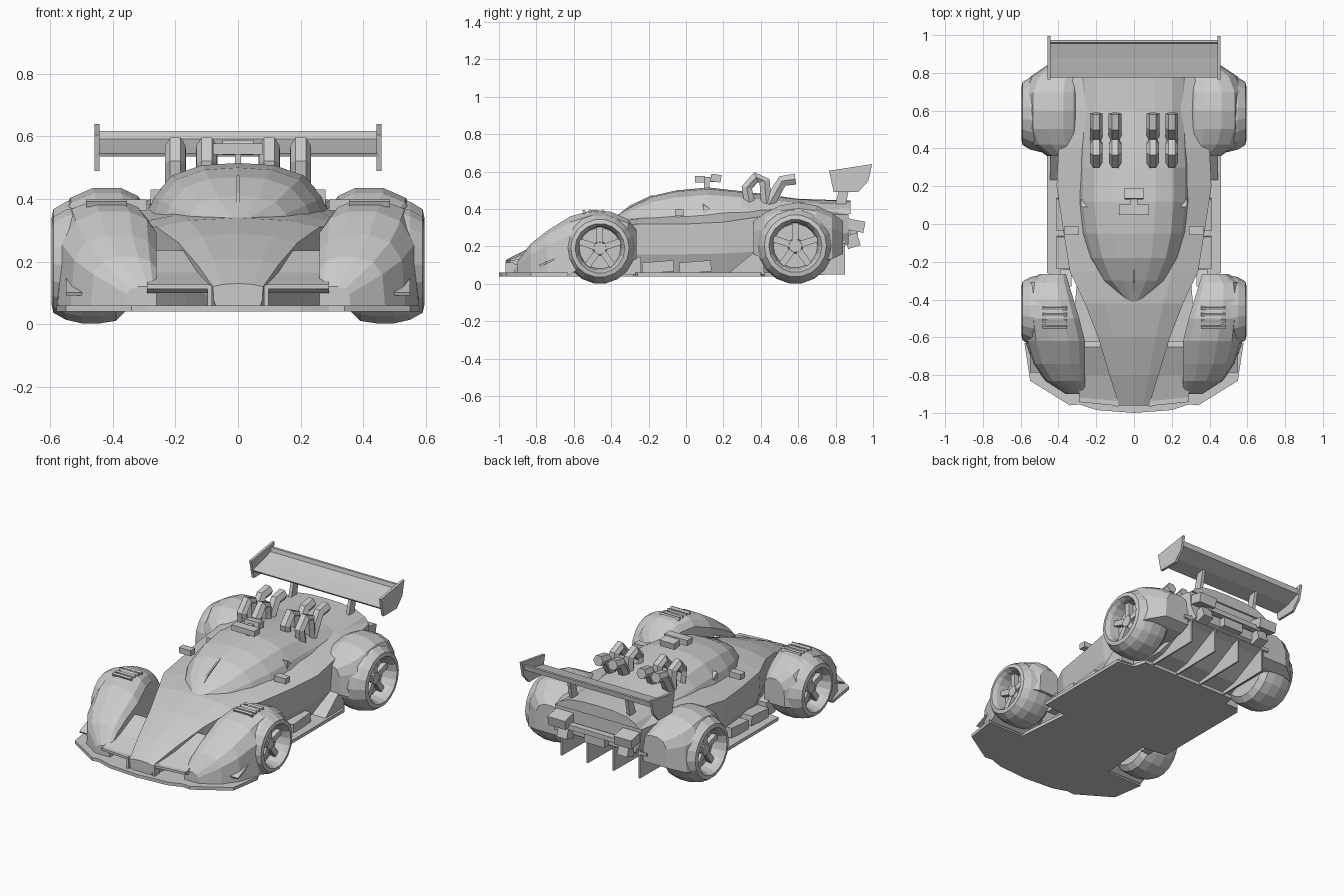
import bpy
import bmesh
from math import cos, sin, pi
from mathutils import Vector, Matrix

cube = bpy.data.objects.get("Cube")
if cube:
    bpy.data.objects.remove(cube, do_unlink=True)

colour = (0.6, 0.6, 0.6, 1)
grey = bpy.data.materials.new("plain_grey")
grey.use_nodes = True
grey.diffuse_color = colour
grey.node_tree.nodes["Principled BSDF"].inputs["Base Color"].default_value = colour


def finish(name, bm):
    """Turn a bmesh into a grey object with outward normals."""
    bmesh.ops.recalc_face_normals(bm, faces=bm.faces)
    mesh = bpy.data.meshes.new(name)
    bm.to_mesh(mesh)
    bm.free()
    mesh.materials.append(grey)
    obj = bpy.data.objects.new(name, mesh)
    bpy.context.collection.objects.link(obj)
    return obj


def loft(name, rings):
    """Skin closed rings of equal length and cap both ends."""
    bm = bmesh.new()
    loops = [[bm.verts.new(point) for point in ring] for ring in rings]
    for here, following in zip(loops, loops[1:]):
        for i in range(len(here)):
            j = (i + 1) % len(here)
            bm.faces.new((here[i], here[j], following[j], following[i]))
    bm.faces.new(loops[0])
    bm.faces.new(loops[-1])
    return finish(name, bm)


def side_plate(name, x, thick, outline):
    """Plate with a (y, z) outline, extruded across x."""
    return loft(name, [[(x + offset, y, z) for y, z in outline] for offset in (-thick / 2, thick / 2)])


def box(name, centre, size, turn=0, axis="X"):
    """Box of a given size, turned about one axis."""
    bm = bmesh.new()
    bmesh.ops.create_cube(bm, size=1)
    move = Matrix.Translation(centre) @ Matrix.Rotation(turn, 4, axis)
    bmesh.ops.transform(bm, verts=bm.verts, matrix=move @ Matrix.Diagonal((*size, 1)))
    return finish(name, bm)


def circle(sides):
    return [2 * pi * k / sides for k in range(sides)]


def tube(name, x, radius, path):
    """Six-sided pipe along a (y, z) path."""
    points = [Vector((x, y, z)) for y, z in path]
    across = Vector((1, 0, 0))
    rings = []
    for i, point in enumerate(points):
        along = (points[min(i + 1, len(points) - 1)] - points[max(i - 1, 0)]).normalized()
        up = across.cross(along)
        rings.append([point + radius * (across * cos(t) + up * sin(t)) for t in circle(6)])
    return loft(name, rings)


def lathe(name, side_sign, centre_y, radius, profile):
    """Spin a (radius share, x) profile about an axle; the wheel rests on the ground."""
    return loft(name, [[(side_sign * x, centre_y + share * radius * cos(t), radius + share * radius * sin(t))
                        for t in circle(18)] for share, x in profile])


def symmetric(half, y):
    """Full ring from a half section that ends on the centre line."""
    return [(x, y, z) for x, z in half] + [(-x, y, z) for x, z in reversed(half[:-1])]


# Floor and splitter
floor_half = [(0.2, -0.985), (0.29, -0.955), (0.34, -0.96), (0.55, -0.83), (0.58, -0.63), (0.33, -0.63),
              (0.3, -0.28), (0.46, -0.26), (0.46, 0.4), (0.35, 0.42), (0.33, 0.5)]
floor_ring = [(0, -1)] + floor_half + [(-x, y) for x, y in reversed(floor_half)]
loft("floor", [[(x, y, z) for x, y in floor_ring] for z in (0.04, 0.06)])


def tub_section(y, shoulder, shoulder_z, top):
    """Undercut side, shoulder and crowned top; the underside rises at the tail."""
    bottom = max(0.05, y / 2 - 0.22)
    waist = bottom + 0.4 * (shoulder_z - bottom)
    crown = shoulder_z + 0.7 * (top - shoulder_z)
    return symmetric([(0.85 * shoulder, bottom), (0.97 * shoulder, waist), (shoulder, shoulder_z),
                      (0.6 * shoulder, crown), (0, top)], y)


# Tub and nose: y, shoulder half width, shoulder z, top z
tub = [(-0.96, 0.08, 0.12, 0.13), (-0.8, 0.13, 0.19, 0.21), (-0.6, 0.19, 0.26, 0.29), (-0.42, 0.26, 0.31, 0.34),
       (-0.25, 0.34, 0.32, 0.36), (0, 0.38, 0.32, 0.4), (0.2, 0.41, 0.33, 0.42), (0.4, 0.4, 0.36, 0.42),
       (0.6, 0.36, 0.38, 0.43), (0.87, 0.3, 0.37, 0.42)]
loft("tub", [tub_section(*station) for station in tub])


def cover_section(y, width, top):
    """Rounded half section rising from the shoulder line."""
    base = 0.33 + 0.05 * y
    rise = top - base
    return symmetric([(width, base), (0.9 * width, base + 0.4 * rise), (0.7 * width, base + 0.78 * rise),
                      (0.38 * width, base + 0.96 * rise), (0, top)], y)


# Canopy and engine cover: y, half width, top z
cover = [(-0.42, 0.03, 0.335), (-0.3, 0.17, 0.41), (-0.18, 0.24, 0.47), (-0.05, 0.28, 0.5),
         (0.12, 0.3, 0.515), (0.3, 0.3, 0.495), (0.6, 0.29, 0.455), (0.88, 0.29, 0.445)]
loft("canopy_and_engine_cover", [cover_section(*station) for station in cover])
side_plate("windscreen_wiper", 0, 0.01, [(-0.41, 0.33), (-0.3, 0.42), (-0.18, 0.475), (-0.18, 0.45)])

# Nose deck
side_plate("front_deck", 0, 0.58, [(-0.94, 0.12), (-0.8, 0.165), (-0.65, 0.235), (-0.62, 0.2), (-0.91, 0.1)])


def fender_section(side_sign, y, inner, outer, bottom, top):
    """Arched section between the inner and outer faces."""
    arch = [(0, 0), (0, 0.78), (0.1, 0.92), (0.28, 1), (0.58, 1), (0.82, 0.9), (0.96, 0.66), (1, 0)]
    return [(side_sign * (inner + u * (outer - inner)), y, bottom + v * (top - bottom)) for u, v in arch]


# Front fender: y, outer x, top z; the inner face moves out and the bottom lifts behind the axle
front_fender = [(y, 0.26 + 0.3 * max(0, y + 0.6), outer, 0.05 if y < -0.6 else 0.13, top) for y, outer, top in (
    (-0.9, 0.36, 0.12), (-0.83, 0.47, 0.215), (-0.74, 0.535, 0.285), (-0.62, 0.575, 0.36),
    (-0.5, 0.585, 0.395), (-0.4, 0.585, 0.385), (-0.31, 0.565, 0.345), (-0.265, 0.5, 0.29))]

# Rear fender: a symmetric hump over the axle
rear_fender = [(0.6 + 0.24 * t, 0.29, 0.59 - 0.13 * t ** 4, 0.12 + 0.04 * t ** 4, 0.435 - 0.1 * t * t)
               for t in (-1, -0.75, -0.4, 0, 0.4, 0.75, 1)]

# Wheel: radius share, x, from the inner hub over the tread to the recessed rim
wheel = [(0.1, 0.36), (0.8, 0.36), (0.96, 0.39), (1, 0.44), (1, 0.5), (0.94, 0.55), (0.82, 0.59),
         (0.7, 0.595), (0.63, 0.57), (0.58, 0.51), (0.2, 0.51), (0.17, 0.55), (0.05, 0.55)]

for side, s in (("left", 1), ("right", -1)):
    for end, stations, axle, radius in (("front", front_fender, -0.46, 0.19), ("rear", rear_fender, 0.585, 0.203)):
        fender = loft(f"{side}_{end}_fender", [fender_section(s, *station) for station in stations])
        # Open the fender for the wheel
        cutter = lathe("wheel_cutter", s, axle, radius, [(0.9, 0.37), (0.9, 0.8)])
        cutter.hide_render = True
        cut = fender.modifiers.new("wheel_opening", "BOOLEAN")
        cut.operation, cut.solver, cut.object = "DIFFERENCE", "EXACT", cutter
        bpy.context.view_layer.objects.active = fender
        bpy.ops.object.modifier_apply(modifier=cut.name)
        bpy.data.objects.remove(cutter, do_unlink=True)
        # Wheel with five spokes
        lathe(f"{side}_{end}_wheel", s, axle, radius, wheel)
        reach = 0.38 * radius
        for t in circle(5):
            turn = t + pi / 2
            box(f"{side}_{end}_spoke", (s * 0.53, axle + reach * cos(turn), radius + reach * sin(turn)),
                (0.03, radius / 2, 0.035), turn)

    # Louvred vent on the front fender
    for k in range(4):
        box(f"{side}_vent_slat", (s * 0.42, -0.545 + k / 30, 0.386), (0.13, 0.014, 0.02), 0.4)

    # Bumper blades and canards
    box(f"{side}_bumper_blade", (s * 0.19, -0.94, 0.12), (0.2, 0.025, 0.015), s * 0.1, "Z")
    box(f"{side}_bumper_strut", (s * 0.09, -0.94, 0.09), (0.015, 0.05, 0.07))
    box(f"{side}_canard", (s * 0.52, -0.73, 0.12), (0.06, 0.12, 0.01), 0.4)

    # Side details
    box(f"{side}_mirror", (s * 0.33, -0.035, 0.38), (0.08, 0.045, 0.035))
    side_plate(f"{side}_wheel_strake", s * 0.4, 0.09, [(0.22, 0.05), (0.4, 0.2), (0.42, 0.05)])
    side_plate(f"{side}_front_strake", s * 0.36, 0.06, [(-0.33, 0.05), (-0.33, 0.16), (-0.24, 0.14), (-0.24, 0.05)])
    for y in (-0.15, 0.05):
        box(f"{side}_sidepod_duct", (s * 0.37, y, 0.09), (0.08, 0.17, 0.06), 0.08)
    side_plate(f"{side}_shoulder_scoop", s * 0.26, 0.04, [(0.09, 0.37), (0.09, 0.43), (0.13, 0.4)])

    # Exhaust pipes
    for x in (s * 0.1, s * 0.2):
        tube(f"{side}_intake_pipe", x, 0.033, [(0.34, 0.43), (0.325, 0.515), (0.375, 0.57), (0.42, 0.55), (0.43, 0.43)])
        tube(f"{side}_exhaust_pipe", x, 0.034, [(0.44, 0.42), (0.48, 0.49), (0.515, 0.55), (0.585, 0.56)])

    # Wing supports and end plates
    side_plate(f"{side}_wing_end_plate", s * 0.45, 0.016,
               [(0.765, 0.605), (0.995, 0.64), (0.975, 0.55), (0.92, 0.49), (0.79, 0.49)])
    side_plate(f"{side}_wing_pylon", s * 0.2, 0.02, [(0.79, 0.4), (0.83, 0.54), (0.88, 0.55), (0.85, 0.4)])

    # Tail lamps and diffuser fins
    box(f"{side}_tail_lamp", (s * 0.23, 0.89, 0.315), (0.12, 0.13, 0.06), -0.2)
    box(f"{side}_tail_duct", (s * 0.21, 0.89, 0.23), (0.07, 0.07, 0.07), 0.3)
    for x in (s * 0.09, s * 0.27):
        side_plate(f"{side}_diffuser_fin", x, 0.01, [(0.45, 0.045), (0.85, 0.05), (0.85, 0.23), (0.45, 0.1)])

# Rear wing with a trailing lip
side_plate("rear_wing", 0, 0.9, [(0.775, 0.545), (0.88, 0.57), (0.955, 0.592), (0.96, 0.617),
                                 (0.975, 0.617), (0.97, 0.585), (0.88, 0.55), (0.78, 0.535)])

# Diffuser ramp and tail
side_plate("diffuser_ramp", 0, 0.64, [(0.45, 0.045), (0.85, 0.2), (0.85, 0.22), (0.45, 0.065)])
box("tail_bar", (0, 0.9, 0.28), (0.4, 0.04, 0.03))
box("gearbox", (0, 0.87, 0.25), (0.14, 0.08, 0.08))

# Roof camera
box("camera_bar", (0, 0.075, 0.56), (0.16, 0.055, 0.035))
box("camera_rear", (0, 0.16, 0.565), (0.1, 0.055, 0.04), -0.15)
box("camera_link", (0, 0.12, 0.558), (0.035, 0.08, 0.025))
box("camera_stem", (0, 0.11, 0.53), (0.02, 0.03, 0.05))
